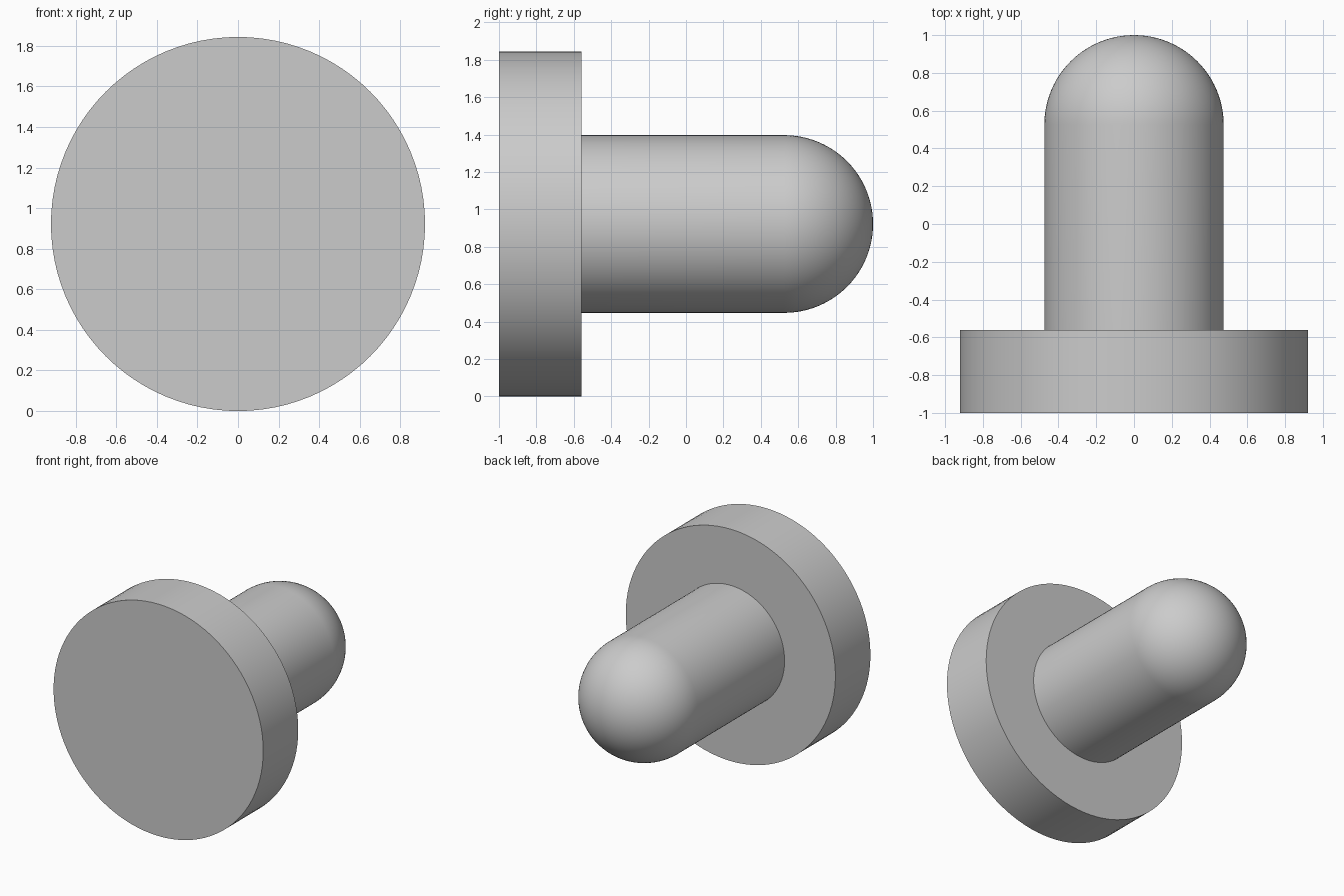
import bpy, bmesh
from math import sin, cos, pi, radians
from mathutils import Matrix, Vector

cube = bpy.data.objects.get("Cube")
if cube:
    bpy.data.objects.remove(cube, do_unlink=True)

HEAD_R, PIN_R = 0.922, 0.475
BACK, HEAD_Y, TIP = -1.0, -0.56, 1.0
SEGMENTS = 96

grey = bpy.data.materials.new("plain_grey")
grey.use_nodes = True
colour = (0.6, 0.6, 0.6, 1)
grey.diffuse_color = colour
grey.node_tree.nodes["Principled BSDF"].inputs["Base Color"].default_value = colour


def lathe(name, profile):
    """Turn a profile of (radius, y) points around the y axis."""
    bm = bmesh.new()
    verts = [bm.verts.new((r, y, 0)) for r, y in profile]
    edges = [bm.edges.new(pair) for pair in zip(verts, verts[1:])]
    bmesh.ops.spin(bm, geom=verts + edges, cent=(0, 0, 0), axis=(0, 1, 0),
                   angle=2 * pi, steps=SEGMENTS, use_duplicate=False)
    bmesh.ops.remove_doubles(bm, verts=bm.verts, dist=1e-4)
    bmesh.ops.recalc_face_normals(bm, faces=bm.faces)
    mesh = bpy.data.meshes.new(name)
    bm.to_mesh(mesh)
    bm.free()
    mesh.materials.append(grey)
    obj = bpy.data.objects.new(name, mesh)
    bpy.context.collection.objects.link(obj)
    obj.location.z = HEAD_R
    bpy.ops.object.select_all(action='DESELECT')
    obj.select_set(True)
    bpy.context.view_layer.objects.active = obj
    bpy.ops.object.shade_smooth_by_angle(angle=radians(30))
    return obj


# Flat round head
lathe("head_disc", [(0, BACK), (HEAD_R, BACK), (HEAD_R, HEAD_Y), (0, HEAD_Y)])

# Straight pin with a domed end
steps = 24
dome = [(PIN_R * cos(a), TIP - PIN_R + PIN_R * sin(a))
        for a in (i * pi / 2 / steps for i in range(steps + 1))]
lathe("round_pin", [(0, HEAD_Y - 0.02), (PIN_R, HEAD_Y - 0.02)] + dome)
